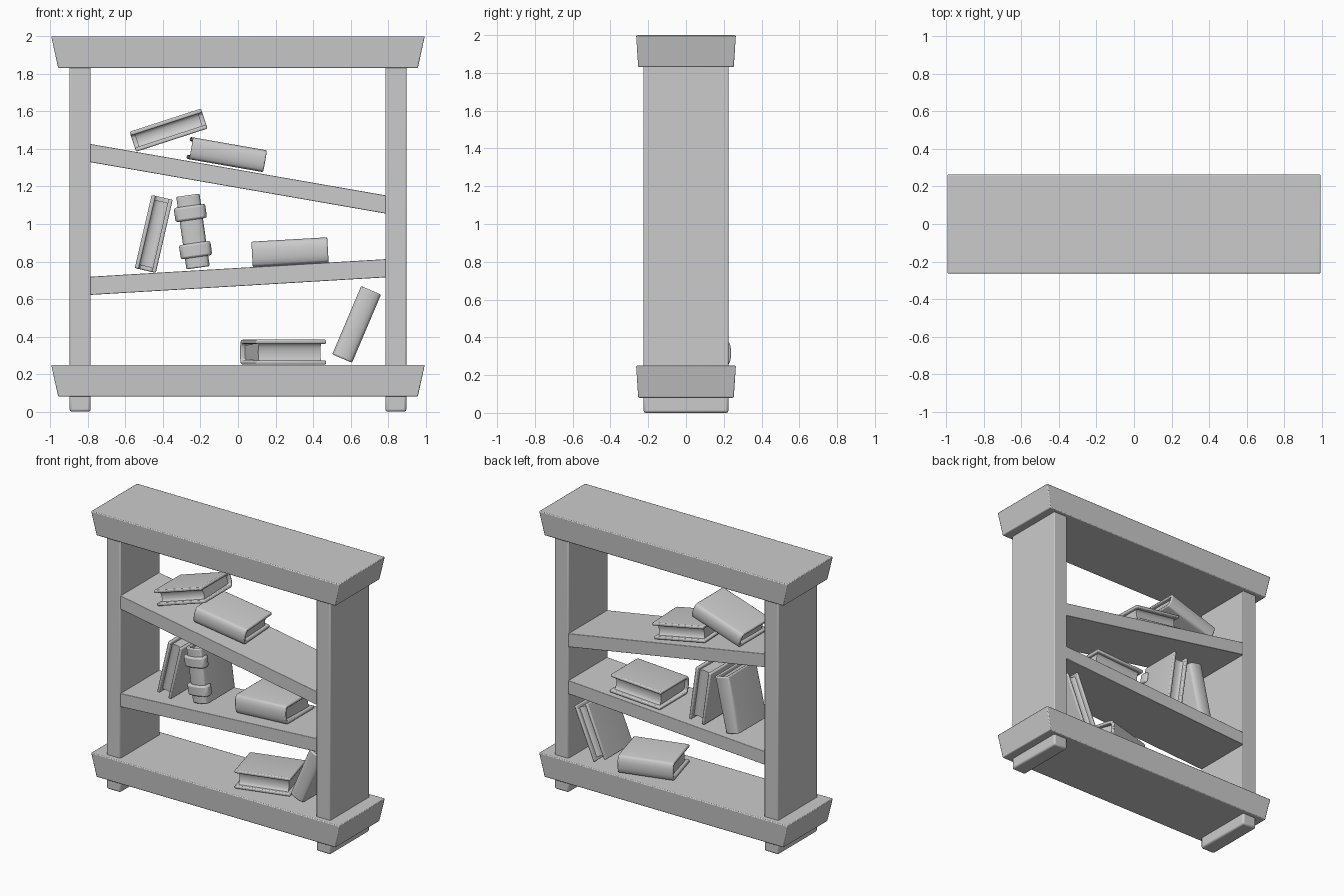
import bpy, bmesh
from math import sin, cos, pi, radians
from mathutils import Matrix, Vector

if "Cube" in bpy.data.objects:
    bpy.data.objects.remove(bpy.data.objects["Cube"])


def finish(name, bm, bevel=0.006, segs=2):
    bmesh.ops.recalc_face_normals(bm, faces=bm.faces)
    me = bpy.data.meshes.new(name)
    bm.to_mesh(me)
    bm.free()
    ob = bpy.data.objects.new(name, me)
    bpy.context.collection.objects.link(ob)
    if bevel:
        mod = ob.modifiers.new("bevel", 'BEVEL')
        mod.width, mod.segments = bevel, segs
        mod.limit_method, mod.angle_limit = 'ANGLE', radians(40)
    bpy.context.view_layer.objects.active = ob
    ob.select_set(True)
    bpy.ops.object.shade_smooth_by_angle(angle=radians(40))
    ob.select_set(False)
    return ob


def prism(name, pts, direction, bevel=0.006):
    """Extrude a closed 3D outline along a direction."""
    bm = bmesh.new()
    face = bm.faces.new([bm.verts.new(p) for p in pts])
    new = bmesh.ops.extrude_face_region(bm, geom=[face])["geom"]
    bmesh.ops.translate(bm, vec=Vector(direction),
                        verts=[v for v in new if isinstance(v, bmesh.types.BMVert)])
    return finish(name, bm, bevel)


def block(name, bottom, top, z0, z1, cx=0, bevel=0.006):
    """Box whose top and bottom half sizes may differ."""
    bm = bmesh.new()
    bmesh.ops.create_cube(bm, size=2)
    for v in bm.verts:
        hx, hy = top if v.co.z > 0 else bottom
        v.co = (cx + v.co.x * hx, v.co.y * hy, z1 if v.co.z > 0 else z0)
    return finish(name, bm, bevel)


# Flared base and top slabs
for name, z in (("base_slab", 0.08), ("top_slab", 1.83)):
    block(name, (0.958, 0.253), (0.995, 0.264), z, z + 0.17)

# Posts and feet
for side, s in (("left", -1), ("right", 1)):
    block(side + "_post", (0.056, 0.225), (0.056, 0.225), 0.2, 1.88, s * 0.841)
    block(side + "_foot", (0.056, 0.225), (0.056, 0.225), 0.0, 0.12, s * 0.841, 0.012)

# Crooked shelves
for name, zl, zr in (("upper_shelf", 1.33, 1.055), ("lower_shelf", 0.622, 0.716)):
    prism(name, [(-0.79, -0.222, zl), (0.79, -0.222, zr),
                 (0.79, -0.222, zr + 0.097), (-0.79, -0.222, zl + 0.097)],
          (0, 0.444, 0), 0.003)


def spine_arc(y, bulge, h, n=8):
    """Rounded spine curve bulging toward -y, from +h to -h."""
    return [(y - bulge * cos(a) ** 0.6 if abs(cos(a)) > 1e-6 else y, h * sin(a))
            for a in (pi / 2 - pi * i / n for i in range(n + 1))]


def book(name, x, z, length, thick, tilt, yaw=0, y=0.02, depth=0.33, bands=False):
    m = (Matrix.Translation((x, y, z)) @ Matrix.Rotation(radians(-tilt), 4, 'Y')
         @ Matrix.Rotation(radians(yaw), 4, 'Z'))
    h, t, d, bulge = thick / 2, 0.022, depth / 2, 0.035

    # Wrapped cover, open on the fore edge
    outline = ([(d, h)] + spine_arc(-d + bulge, bulge, h) + [(d, -h), (d, -h + t)]
               + spine_arc(-d + bulge, bulge - t, h - t)[::-1] + [(d, h - t)])
    parts = [prism(name + "_cover", [(-length / 2, a, b) for a, b in outline],
                   (length, 0, 0), 0.007)]

    # Page block with a hollowed fore edge
    hp, lp = h - t + 0.002, length / 2 - 0.022
    fore = [(d - 0.022 - 0.018 * cos(a), hp * sin(a))
            for a in (-pi / 2 + pi * i / 6 for i in range(7))]
    pages = fore + [(-d + t, hp * 0.8), (-d + t, -hp * 0.8)]
    parts.append(prism(name + "_pages", [(-lp, a, b) for a, b in pages],
                       (2 * lp, 0, 0), 0))

    # Raised bands around the spine
    if bands:
        for i, off in enumerate((-0.1, 0.1)):
            outer = spine_arc(-d + 0.025, 0.042, h + 0.022)
            ring = [(-d + 0.065, h + 0.012)] + outer + [(-d + 0.065, -h - 0.012)]
            ring += [(-d + 0.065, -h + 0.01), (-d + 0.03, -h + 0.01),
                     (-d + 0.03, h - 0.01), (-d + 0.065, h - 0.01)]
            parts.append(prism(f"{name}_band_{i}",
                               [(off - 0.038, a, b) for a, b in ring],
                               (0.076, 0, 0), 0.014))
    for p in parts:
        p.matrix_world = m


# Books (a yaw near 180 turns the pages to the front)
book("top_tilted_book", -0.37, 1.50, 0.40, 0.112, 18, 180)
book("top_flat_book", -0.06, 1.37, 0.40, 0.118, -9.9, 3)
book("middle_leaning_book", -0.449, 0.947, 0.40, 0.115, 77, 180)
book("middle_banded_book", -0.24, 0.96, 0.39, 0.125, 98, bands=True)
book("middle_flat_book", 0.277, 0.85, 0.405, 0.135, 3.3)
book("bottom_flat_book", 0.24, 0.317, 0.388, 0.133, 0, 195.5, y=0.03)
book("bottom_leaning_book", 0.632, 0.465, 0.395, 0.115, 67, y=0.03)
